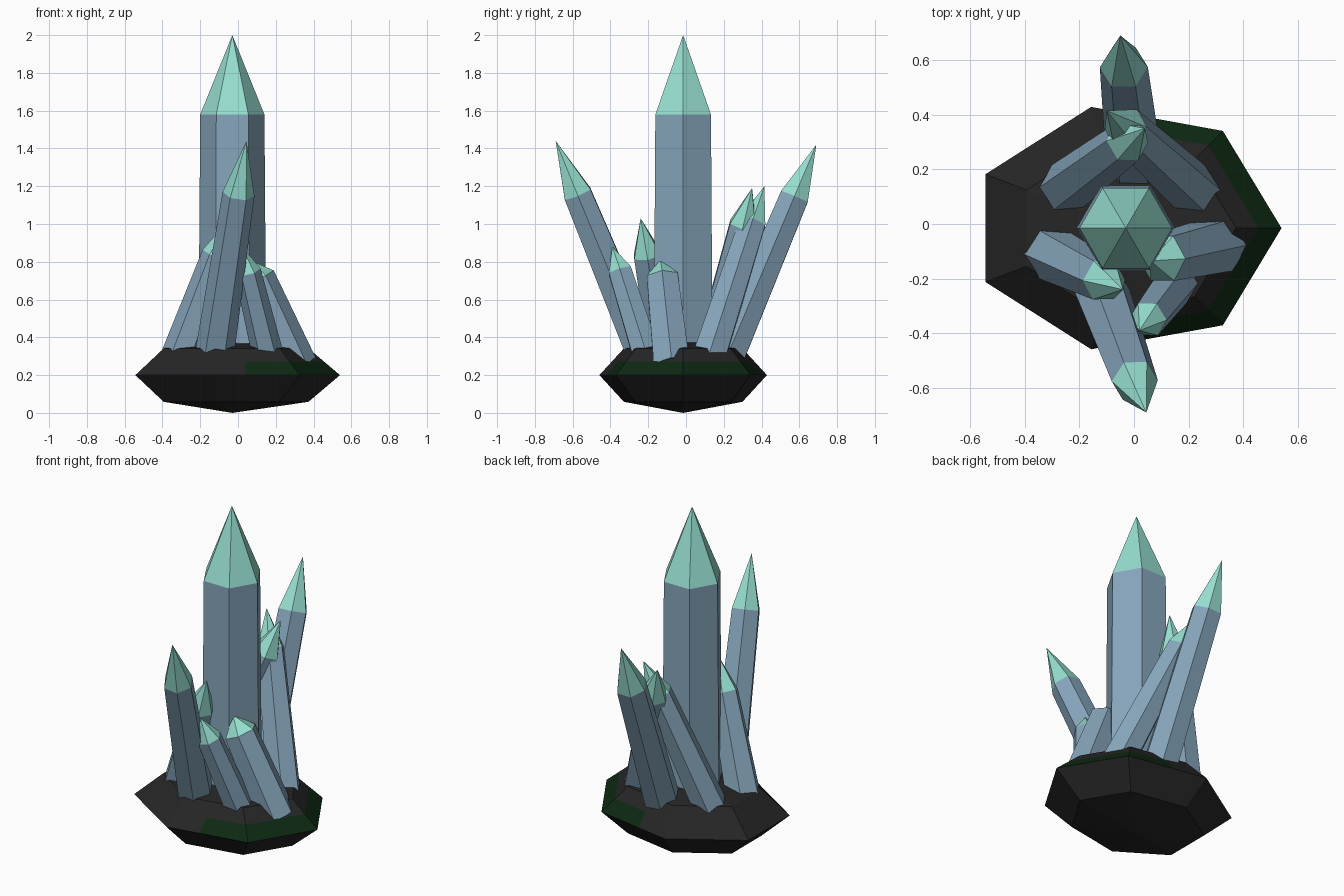
import bpy, bmesh, math
from mathutils import Vector, Matrix

cube = bpy.data.objects.get("Cube")
if cube:
    bpy.data.objects.remove(cube, do_unlink=True)


def material(name, r, g, b):
    m = bpy.data.materials.new(name)
    m.use_nodes = True
    m.diffuse_color = (r, g, b, 1)
    m.node_tree.nodes["Principled BSDF"].inputs["Base Color"].default_value = (r, g, b, 1)
    return m


STONE = material("black stone", 0.019, 0.019, 0.019)
MOSS = material("dark green moss", 0.004, 0.022, 0.006)
BODY = material("steel blue crystal", 0.24, 0.38, 0.50)
TIP = material("mint crystal tip", 0.31, 0.74, 0.64)


def loft(sides, profile):
    """Turn a (radius, height) profile into a faceted solid; radius 0 is a point."""
    bm = bmesh.new()
    rings = []
    for r, z in profile:
        count = sides if r else 1
        rings.append([bm.verts.new((r * math.cos(math.tau * i / sides),
                                    r * math.sin(math.tau * i / sides), z))
                      for i in range(count)])
    for low, high in zip(rings, rings[1:]):
        for i in range(sides):
            j = (i + 1) % sides
            corners = [low[i % len(low)], low[j % len(low)],
                       high[j % len(high)], high[i % len(high)]]
            bm.faces.new(list(dict.fromkeys(corners)))
    if len(rings[0]) > 1:
        bm.faces.new(rings[0][::-1])
    return bm


def finish(bm, name, mats):
    bmesh.ops.recalc_face_normals(bm, faces=bm.faces[:])
    mesh = bpy.data.meshes.new(name)
    bm.to_mesh(mesh)
    bm.free()
    for m in mats:
        mesh.materials.append(m)
    obj = bpy.data.objects.new(name, mesh)
    bpy.context.collection.objects.link(obj)
    return obj


def crystal(name, foot, tip, shoulder, r_foot, r_top, sunk=0.1):
    """Six-sided shaft with a pointed cap, running from the rock to its tip."""
    foot, tip = Vector(foot), Vector(tip)
    axis = (tip - foot).normalized()
    start = foot - axis * sunk
    length = (tip - start).length
    neck = sunk + shoulder * (tip - foot).length
    bm = loft(6, [(r_foot, 0), (r_top, neck), (0, length)])
    for f in bm.faces:
        f.material_index = int(f.calc_center_median().z > neck)
    turn = Vector((0, 0, 1)).rotation_difference(axis).to_matrix().to_4x4()
    bm.transform(Matrix.Translation(start) @ turn)
    finish(bm, name, [BODY, TIP])


# Rock: squashed seven-sided ball with a moss band on its left flank
arc = [math.pi * (k / 4 - 0.5) for k in range(5)]
bm = loft(7, [(0 if k in (0, 4) else math.cos(a), math.sin(a)) for k, a in enumerate(arc)])
bm.transform(Matrix.Translation((-0.03, -0.015, 0.2)) @ Matrix.Diagonal((0.57, 0.455, 0.2, 1)))
MOSS_TOP, MOSS_EDGE = 0.272, 0.04
for point, normal in (((0, 0, MOSS_TOP), (0, 0, 1)), ((MOSS_EDGE, 0, 0), (1, 0, 0))):
    bmesh.ops.bisect_plane(bm, geom=bm.verts[:] + bm.edges[:] + bm.faces[:],
                           plane_co=point, plane_no=normal)
for f in bm.faces:
    c = f.calc_center_median()
    f.material_index = int(c.x > MOSS_EDGE and 0.2 < c.z < MOSS_TOP)
finish(bm, "rock_base", [STONE, MOSS])

# Crystals: the tall centre one, two long leaning ones, five short ones
crystal("main_crystal", (-0.03, -0.015, 0.34), (-0.03, -0.015, 2.0), 0.747, 0.18, 0.17)
crystal("front_crystal", (-0.12, -0.235, 0.34), (0.045, -0.69, 1.44), 0.745, 0.105, 0.085)
crystal("back_crystal", (0.0, 0.235, 0.34), (-0.05, 0.69, 1.42), 0.745, 0.105, 0.088)
crystal("back_right_crystal", (-0.24, 0.14, 0.35), (0.04, 0.35, 1.19), 0.77, 0.1, 0.08)
crystal("back_left_crystal", (0.2, 0.14, 0.35), (-0.1, 0.415, 1.2), 0.77, 0.1, 0.08)
crystal("front_right_crystal", (-0.29, -0.115, 0.34), (-0.04, -0.24, 1.03), 0.72, 0.105, 0.082)
crystal("front_left_crystal", (0.15, -0.22, 0.34), (0.02, -0.39, 0.88), 0.76, 0.085, 0.07)
crystal("left_crystal", (0.27, -0.085, 0.34), (0.06, -0.135, 0.81), 0.8, 0.11, 0.095)
